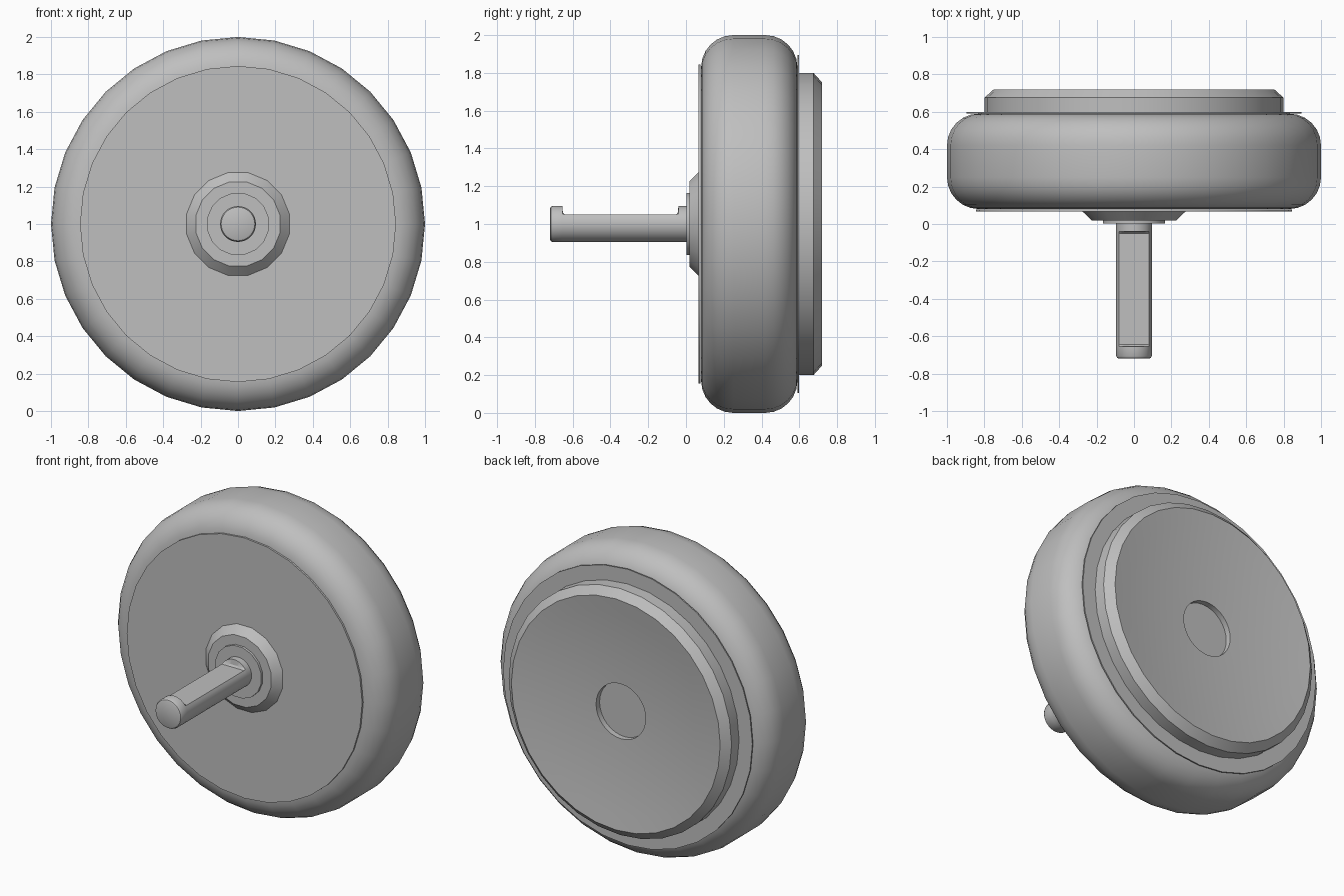
import bpy, bmesh, math

cube = bpy.data.objects.get("Cube")
if cube:
    bpy.data.objects.remove(cube, do_unlink=True)

GREY = (0.52, 0.52, 0.52, 1)
mat = bpy.data.materials.new("plain grey")
mat.use_nodes = True
mat.diffuse_color = GREY
mat.node_tree.nodes["Principled BSDF"].inputs["Base Color"].default_value = GREY


def lathe(name, rings, segments, phase=0.0, closed=False, angle=30):
    """Loft rings (y, radius[, height limit]) along y about the axle at z = 1."""
    bm = bmesh.new()
    loops = []
    for y, r, *limit in rings:
        top = limit[0] if limit else r
        loop = []
        for i in range(segments):
            a = 2 * math.pi * (i + phase) / segments
            loop.append(bm.verts.new((r * math.sin(a), y, 1 + min(r * math.cos(a), top))))
        loops.append(loop)
    pairs = list(zip(loops, loops[1:]))
    if closed:
        pairs.append((loops[-1], loops[0]))
    else:
        bm.faces.new(loops[0])
        bm.faces.new(loops[-1])
    for a, b in pairs:
        for i in range(segments):
            j = (i + 1) % segments
            bm.faces.new((a[i], a[j], b[j], b[i]))
    bmesh.ops.recalc_face_normals(bm, faces=bm.faces)
    mesh = bpy.data.meshes.new(name)
    bm.to_mesh(mesh)
    bm.free()
    mesh.materials.append(mat)
    obj = bpy.data.objects.new(name, mesh)
    bpy.context.collection.objects.link(obj)
    bpy.ops.object.select_all(action="DESELECT")
    obj.select_set(True)
    bpy.context.view_layer.objects.active = obj
    bpy.ops.object.shade_smooth_by_angle(angle=math.radians(angle))
    return obj


# Tyre: rounded shoulders, flat tread and flat side walls
R = 0.17
steps = [math.radians(a) for a in range(0, 91, 15)]
front = [(0.08 + R - R * math.cos(a), 1 - R + R * math.sin(a)) for a in steps]
back = [(0.59 - R + R * math.sin(a), 1 - R + R * math.cos(a)) for a in steps]
lathe("tyre", [(0.08, 0.4)] + front + back + [(0.59, 0.4)], 32, closed=True)

# Thin side plates
lathe("front_plate", [(0.066, 0.845), (0.078, 0.845)], 32)
lathe("back_plate", [(0.590, 0.895), (0.598, 0.895)], 32)

# Back cover: chamfered rim, shallow concave dish and a round central recess
dish = [(0.665 + 0.055 * (r / 0.75) ** 2, r) for r in (0.75, 0.65, 0.55, 0.45, 0.35, 0.25, 0.178)]
lathe("back_cover", [(0.595, 0.8), (0.675, 0.8)] + dish + [(0.632, 0.178)], 32)

# Front boss and washer
lathe("front_boss", [(0.07, 0.28), (0.066, 0.28), (0.018, 0.23)], 16, phase=0.5)
lathe("washer", [(0.03, 0.168), (0.002, 0.168)], 16, phase=0.5)

# Axle: rounded tip and a flat milled along the top
r, flat = 0.096, 0.05
axle = [(-0.72, 0.082), (-0.716, 0.090), (-0.705, r), (-0.655, r),
        (-0.652, r, 0.062), (-0.643, r, flat),
        (-0.052, r, flat), (-0.043, r, 0.062), (-0.04, r), (0.03, r)]
lathe("axle", axle, 32)
